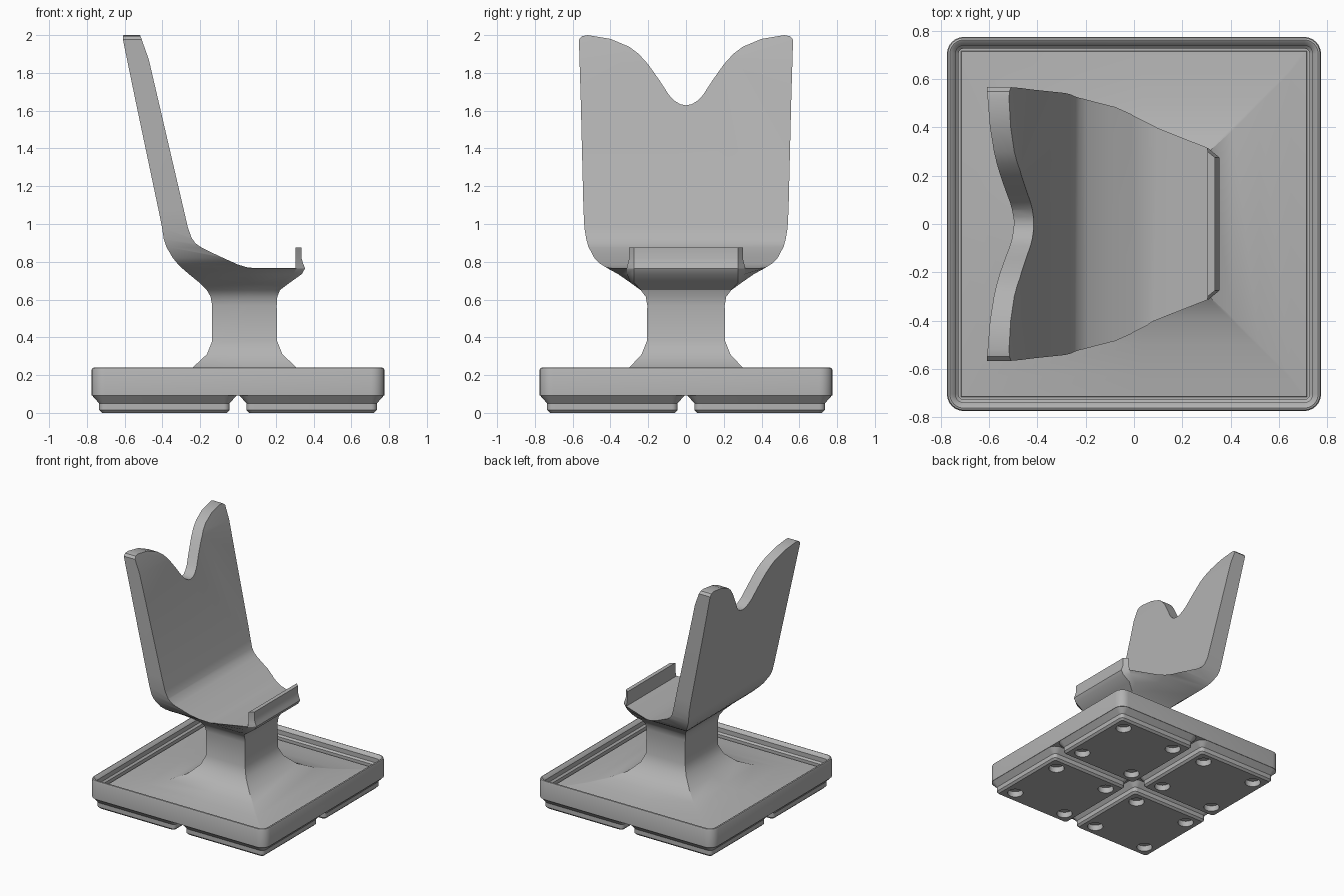
import bpy, bmesh, math

cube = bpy.data.objects.get("Cube")
if cube:
    bpy.data.objects.remove(cube, do_unlink=True)

GREY = (0.45, 0.45, 0.45, 1)
mat = bpy.data.materials.new("plain grey")
mat.use_nodes = True
mat.diffuse_color = GREY
mat.node_tree.nodes["Principled BSDF"].inputs["Base Color"].default_value = GREY


def loft(name, rings):
    """Skin a stack of equal-length point rings and cap both ends."""
    bm = bmesh.new()
    loops = [[bm.verts.new(p) for p in ring] for ring in rings]
    n = len(loops[0])
    for a, b in zip(loops, loops[1:]):
        for i in range(n):
            j = (i + 1) % n
            bm.faces.new((a[i], a[j], b[j], b[i]))
    bm.faces.new(loops[0][::-1])
    bm.faces.new(loops[-1])
    bmesh.ops.recalc_face_normals(bm, faces=bm.faces)
    mesh = bpy.data.meshes.new(name)
    bm.to_mesh(mesh)
    bm.free()
    mesh.materials.append(mat)
    obj = bpy.data.objects.new(name, mesh)
    bpy.context.collection.objects.link(obj)
    return obj


def activate(obj):
    bpy.ops.object.select_all(action='DESELECT')
    obj.select_set(True)
    bpy.context.view_layer.objects.active = obj


def cut(obj, cutter):
    cutter.hide_render = True
    mod = obj.modifiers.new("cut", 'BOOLEAN')
    mod.operation = 'DIFFERENCE'
    mod.solver = 'EXACT'
    mod.object = cutter
    activate(obj)
    bpy.ops.object.modifier_apply(modifier=mod.name)
    bpy.data.objects.remove(cutter, do_unlink=True)


def smooth(obj, angle):
    activate(obj)
    bpy.ops.object.shade_smooth_by_angle(angle=math.radians(angle))


def rounded_square(half, z, cx=0, cy=0, steps=6):
    r = max(0.02, 0.07 - (0.775 - half)) if cx == 0 else max(0.02, 0.07 - (0.385 - half))
    pts = []
    for q, (sx, sy) in enumerate([(1, 1), (-1, 1), (-1, -1), (1, -1)]):
        for k in range(steps + 1):
            a = (q + k / steps) * math.pi / 2
            pts.append((cx + sx * (half - r) + r * math.cos(a),
                        cy + sy * (half - r) + r * math.sin(a), z))
    return pts


def circle(x, y, z, r, n=24):
    return [(x + r * math.cos(math.tau * i / n), y + r * math.sin(math.tau * i / n), z)
            for i in range(n)]


# Base tray with a stepped rim
tray_profile = [(0.775, 0.092), (0.775, 0.228), (0.771, 0.237), (0.763, 0.24),
                (0.757, 0.237), (0.74, 0.215), (0.74, 0.18), (0.727, 0.167), (0.727, 0.14)]
tray = loft("base_tray", [rounded_square(h, z) for h, z in tray_profile])
smooth(tray, 30)

# Four stepped feet with round sockets underneath
foot_profile = [(0.33, 0), (0.345, 0.015), (0.345, 0.05), (0.385, 0.095)]
for sx in (-1, 1):
    for sy in (-1, 1):
        cx, cy = sx * 0.39, sy * 0.39
        foot = loft("base_foot", [rounded_square(h, z, cx, cy) for h, z in foot_profile])
        for hx in (-0.24, 0.24):
            for hy in (-0.24, 0.24):
                cut(foot, loft("socket_cutter",
                               [circle(cx + hx, cy + hy, z, 0.058) for z in (-0.05, 0.045)]))
        smooth(foot, 30)


# Stand body: flared foot, square neck and cradle as one skin
def body_ring(z, back, front, half):
    k = min(1, max(0, (z - 0.58) / 0.12))
    groove = 0.04 * max(0, z - 1) / 0.63 if z < 1.7 else 0.045
    side_x = 0.05 if z > 0.3 else 0.035
    shoulder = front - 0.012 - 0.033 * k
    shoulder_y = min(half, 0.312) if z > 0.5 else half
    front_y = min(half, 0.275) if z > 0.5 else half
    left = [(front, front_y, z), (shoulder, shoulder_y, z), (side_x, half, z), (back, half, z)]
    right = [(x, -y, z) for x, y, z in reversed(left)]
    return left + [(back + groove, 0, z)] + right


body_profile = [
    (0.12, -0.72, 0.72, 0.72), (0.15, -0.715, 0.715, 0.715), (0.158, -0.62, 0.65, 0.63),
    (0.175, -0.47, 0.52, 0.5), (0.2, -0.34, 0.41, 0.39), (0.24, -0.24, 0.31, 0.3),
    (0.31, -0.165, 0.235, 0.235), (0.38, -0.137, 0.207, 0.207), (0.57, -0.137, 0.205, 0.205),
    (0.615, -0.145, 0.208, 0.213), (0.65, -0.165, 0.222, 0.24), (0.69, -0.205, 0.275, 0.295),
    (0.735, -0.26, 0.338, 0.36), (0.765, -0.295, 0.355, 0.415), (0.79, -0.32, 0.345, 0.455),
    (0.82, -0.345, 0.336, 0.485), (0.88, -0.38, 0.336, 0.517), (0.92, -0.393, 0.336, 0.528),
    (0.98, -0.402, 0.336, 0.538), (1.08, -0.422, 0.336, 0.543), (1.65, -0.542, 0.336, 0.557),
    (1.98, -0.61, 0.336, 0.567), (2.05, -0.61, 0.336, 0.568)]
body = loft("cradle_stand", [body_ring(*p) for p in body_profile])

# Hollow the seat, leaving the backrest and front lip
seat_profile = [(-0.54, 2.1), (-0.518, 2.0), (-0.472, 1.87), (-0.265, 0.98), (-0.245, 0.925),
                (-0.225, 0.898), (-0.195, 0.876), (-0.1, 0.83), (0, 0.785), (0.05, 0.77),
                (0.1, 0.766), (0.305, 0.766), (0.305, 0.876), (0.7, 0.876), (0.7, 2.1)]
cut(body, loft("seat_cutter", [[(x, y, z) for x, z in seat_profile] for y in (-0.8, 0.8)]))

# Scalloped top edge of the backrest
edge = [(0.6, 1.93), (0.568, 1.975), (0.55, 1.994), (0.52, 2.0), (0.4, 1.98), (0.3, 1.938),
        (0.25, 1.9), (0.2, 1.845), (0.14, 1.76), (0.09, 1.683), (0.06, 1.652), (0.03, 1.634)]
outline = [(0.6, 2.2)] + edge + [(0, 1.628)]
outline += [(-y, z) for y, z in reversed(outline[:-1])]
cut(body, loft("notch_cutter", [[(x, y, z) for y, z in outline] for x in (-1, 0.1)]))
smooth(body, 28)
